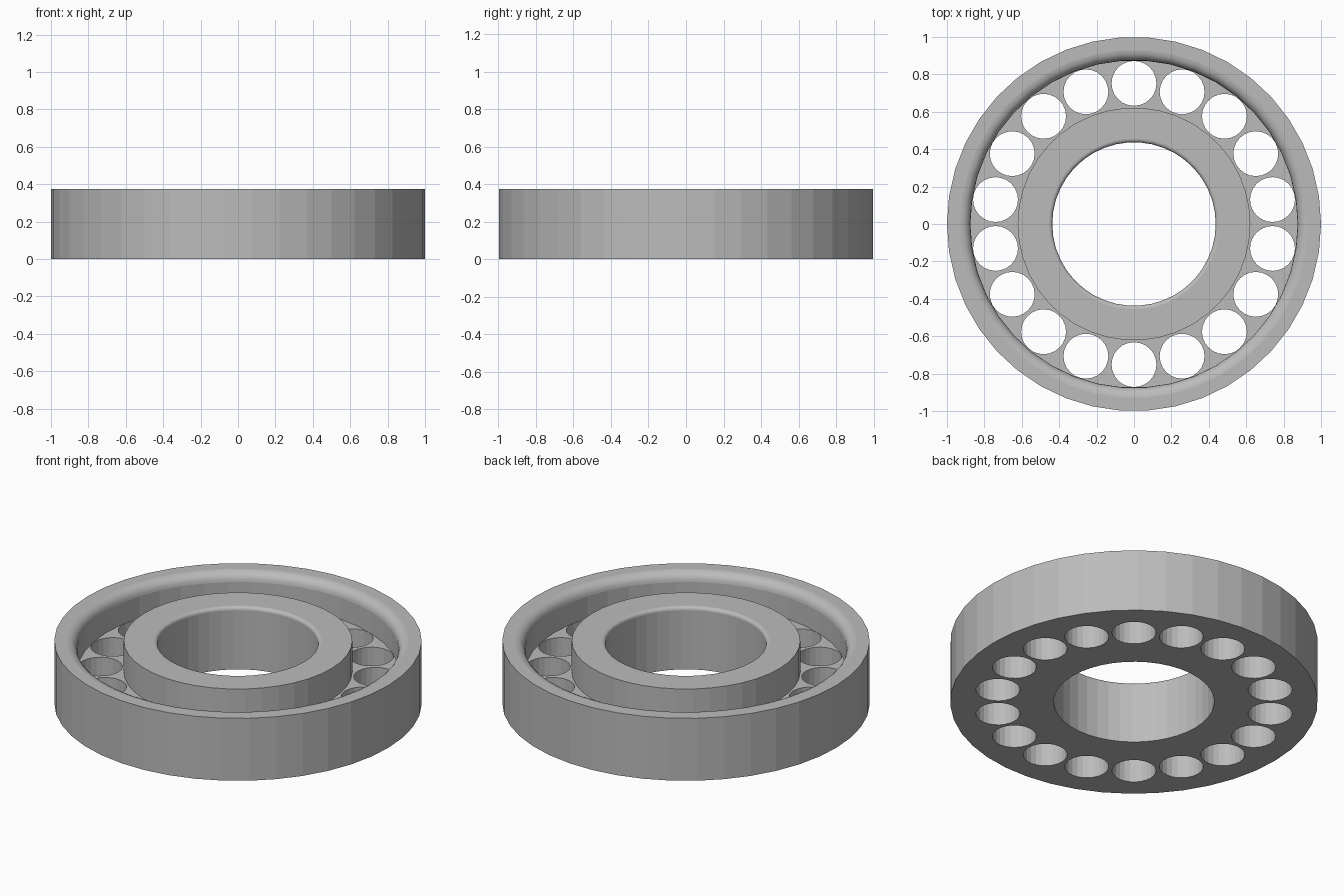
import bpy, bmesh, math

cube = bpy.data.objects.get("Cube")
if cube:
    bpy.data.objects.remove(cube)

SEGMENTS = 42
HEIGHT = 0.375
FLOOR = 0.19

steel = bpy.data.materials.new("brushed grey")
steel.use_nodes = True
GREY = (0.5, 0.5, 0.5, 1)
steel.diffuse_color = GREY
steel.node_tree.nodes["Principled BSDF"].inputs["Base Color"].default_value = GREY


def add_object(name, bm):
    bmesh.ops.recalc_face_normals(bm, faces=bm.faces)
    mesh = bpy.data.meshes.new(name)
    bm.to_mesh(mesh)
    bm.free()
    mesh.materials.append(steel)
    obj = bpy.data.objects.new(name, mesh)
    bpy.context.collection.objects.link(obj)
    return obj


def fillet(wall, radius, steps=5):
    """Quarter round from the top face down to an inward facing wall."""
    arc = []
    for i in range(steps + 1):
        a = math.pi / 2 * i / steps
        arc.append((wall + radius - radius * math.sin(a),
                    HEIGHT - radius + radius * math.cos(a)))
    return arc


# Ring body: closed section turned around z, with rounded rim and bore
rim, bore = fillet(0.875, 0.055), fillet(0.437, 0.02)
profile = [(1, 0), (1, HEIGHT)] + rim + [(0.875, FLOOR), (0.622, FLOOR), (0.622, HEIGHT)]
profile += bore + [(0.437, 0)]
rounded = set()
for start, arc in ((2, rim), (len(profile) - 1 - len(bore), bore)):
    rounded.update(range(start, start + len(arc) - 1))

bm = bmesh.new()
rings = []
for s in range(SEGMENTS):
    a = 2 * math.pi * s / SEGMENTS
    rings.append([bm.verts.new((r * math.cos(a), r * math.sin(a), z)) for r, z in profile])
for s in range(SEGMENTS):
    here, after = rings[s], rings[(s + 1) % SEGMENTS]
    for i in range(len(profile)):
        j = (i + 1) % len(profile)
        face = bm.faces.new((here[i], after[i], after[j], here[j]))
        face.smooth = i in rounded
ring = add_object("bearing_ring", bm)

# Ball holes: eighteen round cutters through the groove floor
bm = bmesh.new()
for k in range(18):
    a = math.radians(10 + 20 * k)
    made = bmesh.ops.create_cone(bm, cap_ends=True, segments=24,
                                 radius1=0.12, radius2=0.12, depth=0.5)
    bmesh.ops.translate(bm, verts=made["verts"],
                        vec=(0.752 * math.cos(a), 0.752 * math.sin(a), 0.05))
cutter = add_object("hole_cutter", bm)
cutter.hide_render = True

cut = ring.modifiers.new("ball holes", "BOOLEAN")
cut.operation = "DIFFERENCE"
cut.solver = "EXACT"
cut.object = cutter
bpy.context.view_layer.objects.active = ring
bpy.ops.object.modifier_apply(modifier=cut.name)
bpy.data.objects.remove(cutter)
